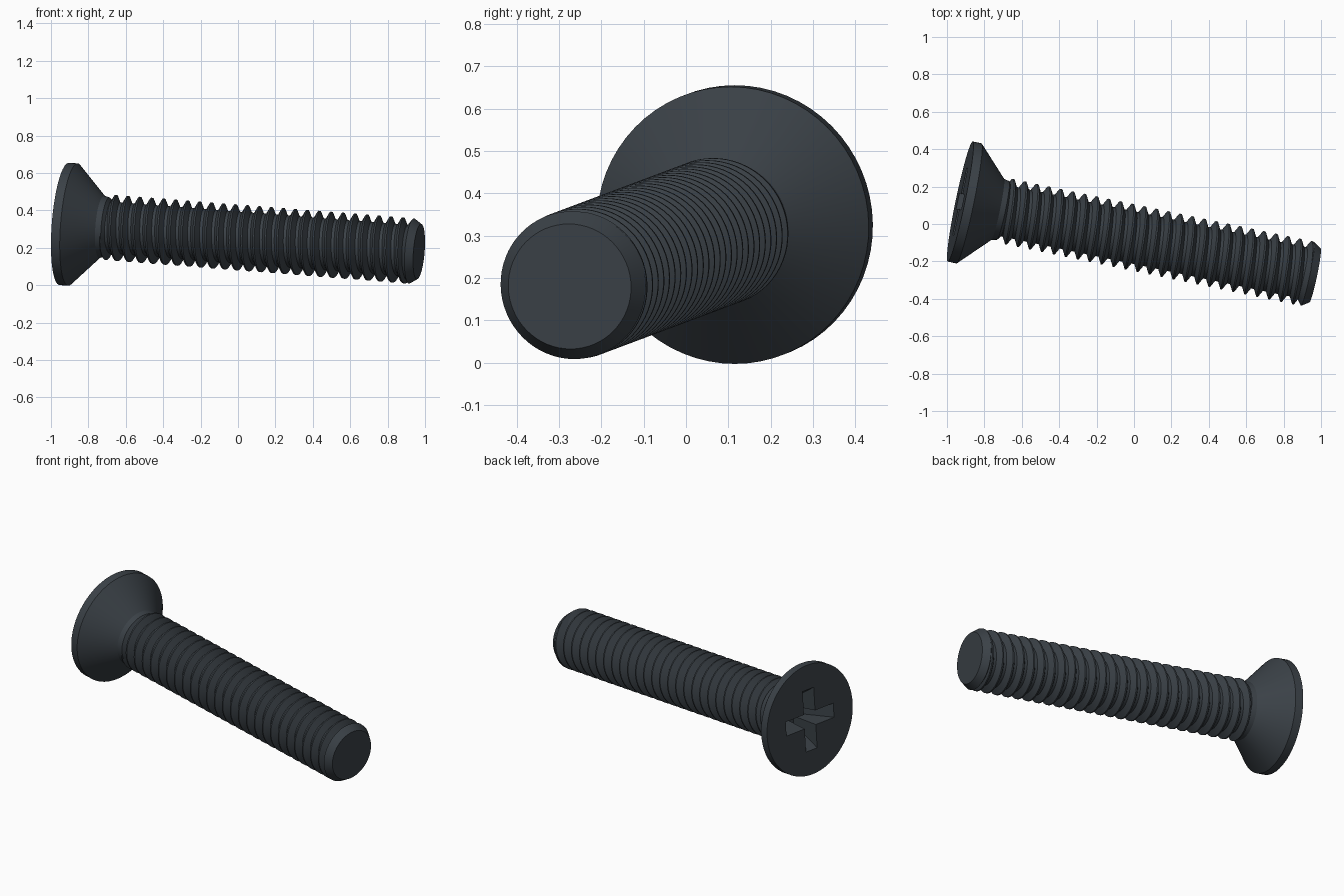
import bpy
import bmesh
import math
from mathutils import Matrix, Vector

cube = bpy.data.objects.get("Cube")
if cube:
    bpy.data.objects.remove(cube, do_unlink=True)

SEGS = 64
LENGTH = 1.943
PITCH = 0.0655
CORE_R, CREST_R = 0.138, 0.176

# Screw frame: local z runs from the head face to the tip
axis = Vector((1, -0.208, -0.078)).normalized()
up = (Vector((0, 0, 1)) - axis * axis.z).normalized()
side = up.cross(axis)
frame = Matrix((side, up, axis)).transposed().to_4x4()
frame.translation = (-0.929, 0.12, 0.328)

steel = bpy.data.materials.new("dark steel")
steel.use_nodes = True
color = (0.043, 0.053, 0.063, 1)
steel.diffuse_color = color
steel.node_tree.nodes["Principled BSDF"].inputs["Base Color"].default_value = color


def add_object(name, bm):
    mesh = bpy.data.meshes.new(name)
    bm.to_mesh(mesh)
    bm.free()
    mesh.materials.append(steel)
    obj = bpy.data.objects.new(name, mesh)
    obj.matrix_world = frame
    bpy.context.collection.objects.link(obj)
    return obj


def activate(obj):
    bpy.ops.object.select_all(action='DESELECT')
    obj.select_set(True)
    bpy.context.view_layer.objects.active = obj


def lathe(name, profile):
    """Closed solid of revolution from (radius, height) points."""
    bm = bmesh.new()
    rings = []
    for r, s in profile:
        angles = [2 * math.pi * j / SEGS for j in range(SEGS)]
        rings.append([bm.verts.new((r * math.cos(a), r * math.sin(a), s)) for a in angles])
    for low, high in zip(rings, rings[1:]):
        for j in range(SEGS):
            n = (j + 1) % SEGS
            bm.faces.new((low[j], low[n], high[n], high[j]))
    bm.faces.new(rings[0])
    bm.faces.new(rings[-1])
    bmesh.ops.recalc_face_normals(bm, faces=bm.faces)
    return add_object(name, bm)


def slot_cutter(name, turn):
    """Tapered bar that cuts one slot of the cross recess."""
    bm = bmesh.new()
    bmesh.ops.create_cube(bm, size=2)
    for v in bm.verts:
        top = v.co.z < 0
        v.co.x *= 0.195 if top else 0.075
        v.co.y *= 0.044 if top else 0.03
        v.co.z = -0.02 if top else 0.17
    bmesh.ops.rotate(bm, verts=bm.verts, matrix=Matrix.Rotation(turn, 3, 'Z'))
    obj = add_object(name, bm)
    obj.hide_render = True
    return obj


# Countersunk head, neck, core and chamfered tip
body = lathe("head_and_shank", [
    (0.328, 0), (0.328, 0.048), (0.167, 0.205), (0.16, 0.235), (CORE_R, 0.25),
    (CORE_R, 1.875), (0.175, 1.902), (0.148, LENGTH)])

# Cross recess
for i in range(2):
    cutter = slot_cutter("recess_cutter", i * math.pi / 2)
    mod = body.modifiers.new("recess", 'BOOLEAN')
    mod.operation = 'DIFFERENCE'
    mod.solver = 'EXACT'
    mod.object = cutter
    activate(body)
    bpy.ops.object.modifier_apply(modifier=mod.name)
    bpy.data.objects.remove(cutter, do_unlink=True)

# Right-handed helical thread, fading out under the neck and tip
tooth = [(0, 0), (0.18, 0), (0.53, 1), (0.66, 1), (1, 0)]
START, END = 0.215, 1.922
turns = math.ceil((END - START) / PITCH) + 1
base_r = CORE_R - 0.004
bm = bmesh.new()
rows = []
for u in range(turns * SEGS + 1):
    a = 2 * math.pi * u / SEGS
    row = []
    for offset, height in tooth:
        s = START + (u / SEGS - 1 + offset) * PITCH
        fade = max(0, min(1, (s - START) / 0.02, (END - s) / 0.02))
        r = base_r + (CREST_R - base_r) * height * fade
        s = max(START - 0.02, min(END + 0.005, s))
        row.append(bm.verts.new((r * math.cos(a), r * math.sin(a), s)))
    rows.append(row)
for a, b in zip(rows, rows[1:]):
    for k in range(len(tooth) - 1):
        bm.faces.new((a[k], b[k], b[k + 1], a[k + 1]))
bmesh.ops.remove_doubles(bm, verts=bm.verts, dist=0.00001)
thread = add_object("thread", bm)

for obj in (body, thread):
    activate(obj)
    bpy.ops.object.shade_smooth_by_angle(angle=math.radians(30))
